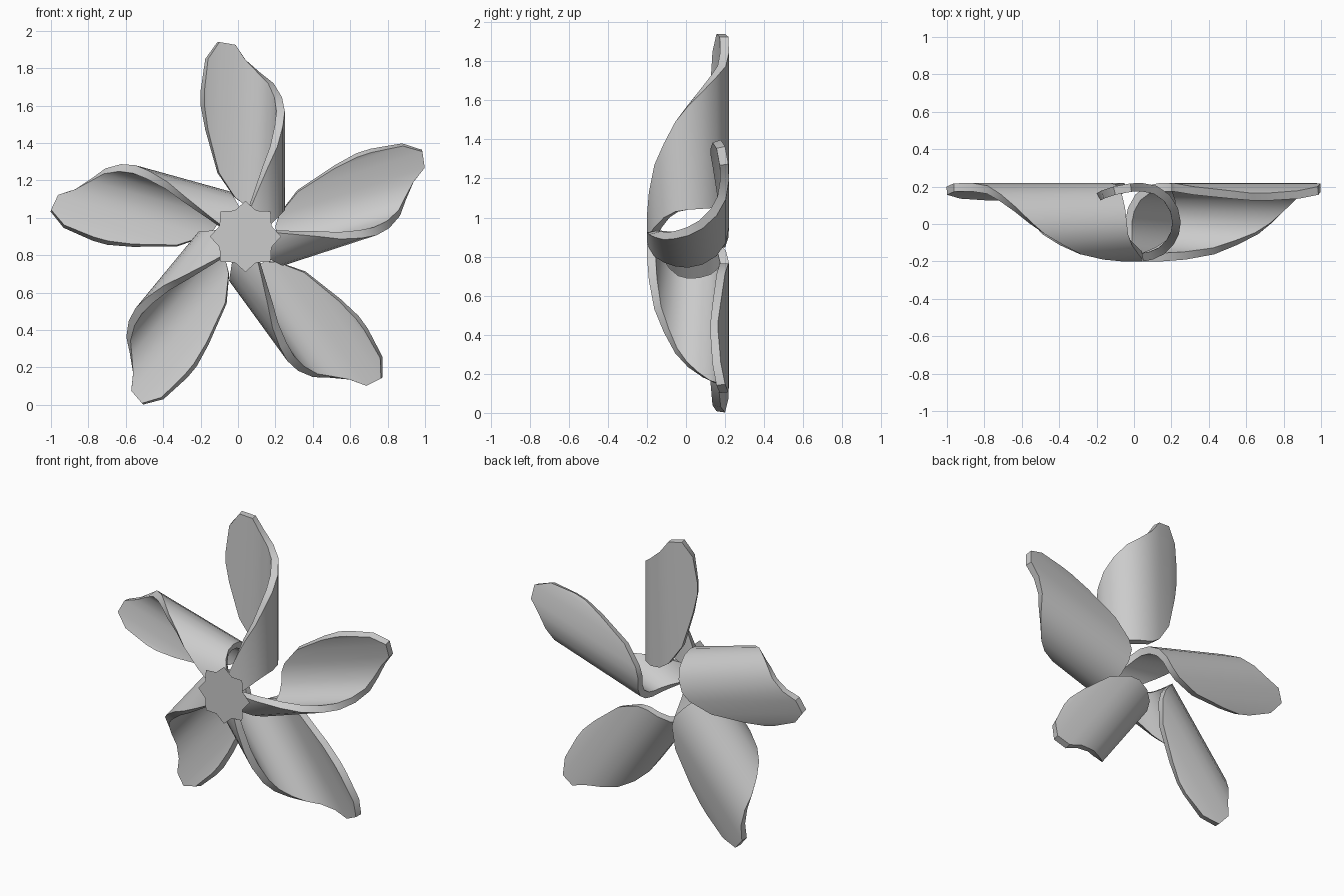
import bpy
from math import radians, sin, cos, pi

if "Cube" in bpy.data.objects:
    bpy.data.objects.remove(bpy.data.objects["Cube"])

CENTRE = (0.04, 0.0, 0.9)

# Curled petal columns: sideways, depth, start and end distance from the hub
COLUMNS = [
    (-0.24, 0.165, 0.70, 0.78), (-0.215, 0.178, 0.57, 0.95),
    (-0.15, 0.200, 0.34, 1.04), (-0.06, 0.217, 0.21, 1.025),
    (0.00, 0.220, 0.17, 0.945), (0.08, 0.204, 0.155, 0.875),
    (0.15, 0.157, 0.15, 0.82), (0.195, 0.085, 0.145, 0.745),
    (0.21, 0.010, 0.14, 0.67), (0.20, -0.055, 0.13, 0.59),
    (0.17, -0.113, 0.10, 0.48), (0.12, -0.162, 0.05, 0.37),
    (0.06, -0.190, 0.01, 0.23), (0.01, -0.200, 0.00, 0.11),
]


def add_mesh(name, verts, faces):
    mesh = bpy.data.meshes.new(name)
    mesh.from_pydata(verts, [], faces)
    obj = bpy.data.objects.new(name, mesh)
    bpy.context.collection.objects.link(obj)
    obj.location = CENTRE
    return obj


def add_blade(name, angle):
    verts = []
    for side, depth, start, end in COLUMNS:
        verts += [(side, depth, start), (side, depth, end)]
    faces = [(i, i + 1, i + 3, i + 2) for i in range(0, len(verts) - 2, 2)]
    blade = add_mesh(name, verts, faces)
    blade.rotation_euler.y = -radians(angle)
    # Thicken inwards, then keep the rim crisp
    solid = blade.modifiers.new("thickness", 'SOLIDIFY')
    solid.thickness = 0.045
    solid.offset = -1
    bpy.ops.object.select_all(action='DESELECT')
    bpy.context.view_layer.objects.active = blade
    blade.select_set(True)
    bpy.ops.object.modifier_apply(modifier=solid.name)
    bpy.ops.object.shade_smooth_by_angle(angle=radians(40))


# Five hand-placed blades around the hub
for n, angle in enumerate((0, 74.5, 140.5, 216, 288)):
    add_blade(f"blade_{n + 1}", angle)

# Flat eight-pointed star hub at the front
star = []
for k in range(16):
    r = 0.19 if k % 2 == 0 else 0.15
    a = k * pi / 8
    star.append((r * cos(a), -0.205, r * sin(a)))
add_mesh("star_hub", star, [tuple(range(16))])
